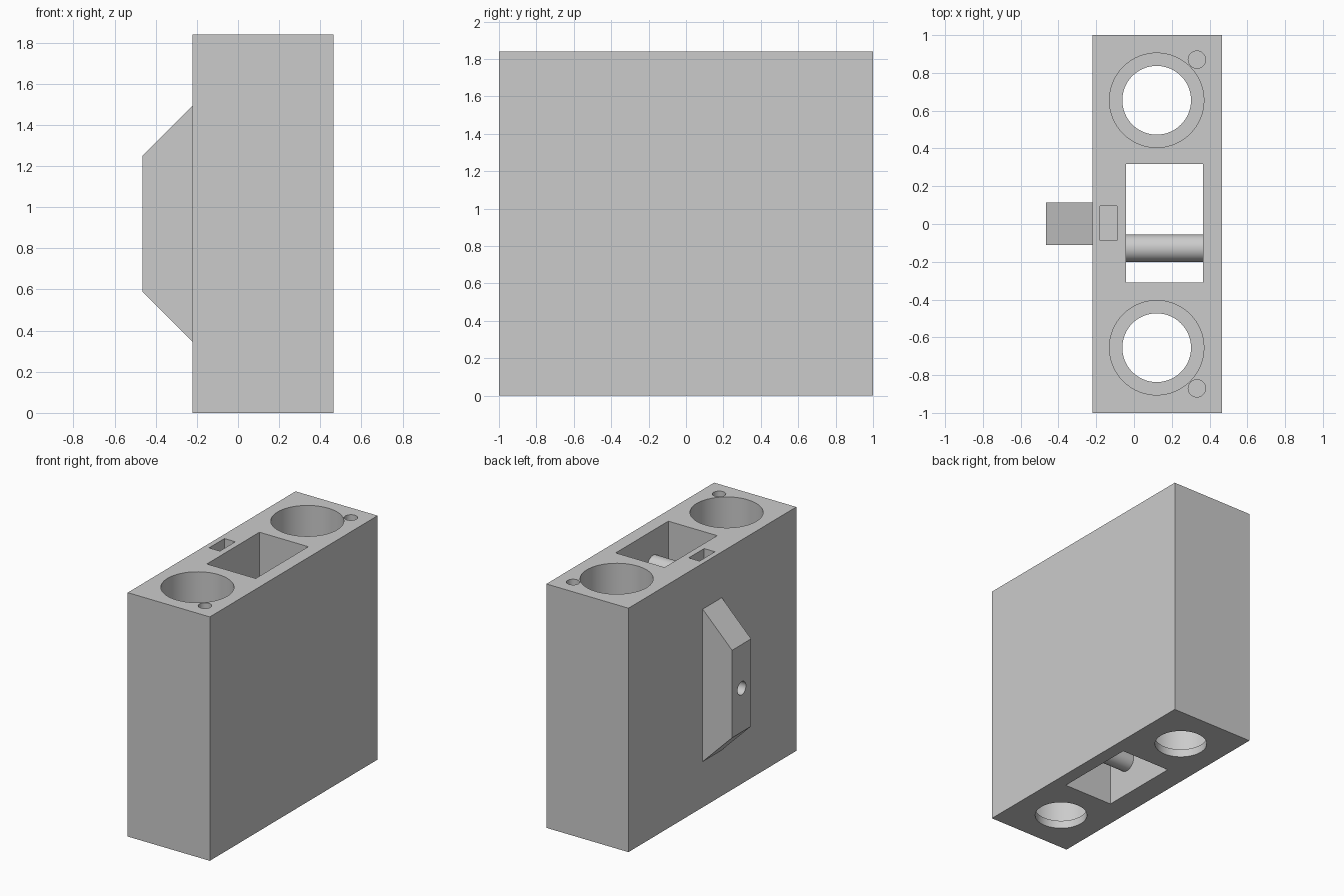
import bpy
import bmesh
from math import pi, radians
from mathutils import Matrix, Vector

if "Cube" in bpy.data.objects:
    bpy.data.objects.remove(bpy.data.objects["Cube"], do_unlink=True)

HEIGHT = 1.84
BODY_LEFT, BODY_RIGHT = -0.22, 0.465

grey = bpy.data.materials.new("plain grey")
grey.use_nodes = True
grey.diffuse_color = (0.6, 0.6, 0.6, 1)
grey.node_tree.nodes["Principled BSDF"].inputs["Base Color"].default_value = grey.diffuse_color


def add_object(name, bm):
    bmesh.ops.recalc_face_normals(bm, faces=bm.faces)
    mesh = bpy.data.meshes.new(name)
    bm.to_mesh(mesh)
    bm.free()
    mesh.materials.append(grey)
    obj = bpy.data.objects.new(name, mesh)
    bpy.context.collection.objects.link(obj)
    return obj


def box(name, low, high):
    low, high = Vector(low), Vector(high)
    bm = bmesh.new()
    place = Matrix.Translation((low + high) / 2) @ Matrix.Diagonal((*(high - low), 1))
    bmesh.ops.create_cube(bm, size=1, matrix=place)
    return add_object(name, bm)


def cylinder(name, start, end, radius, sides=64):
    start, end = Vector(start), Vector(end)
    axis = end - start
    turn = Matrix.Rotation(pi / 2, 4, "Y") if axis.x else Matrix()
    bm = bmesh.new()
    bmesh.ops.create_cone(bm, cap_ends=True, segments=sides, radius1=radius, radius2=radius,
                          depth=axis.length, matrix=Matrix.Translation((start + end) / 2) @ turn)
    return add_object(name, bm)


def activate(obj):
    bpy.ops.object.select_all(action="DESELECT")
    obj.select_set(True)
    bpy.context.view_layer.objects.active = obj


def cut(obj, cutter):
    cutter.hide_render = True
    activate(obj)
    mod = obj.modifiers.new("cut", "BOOLEAN")
    mod.operation = "DIFFERENCE"
    mod.solver = "EXACT"
    mod.object = cutter
    bpy.ops.object.modifier_apply(modifier=mod.name)
    bpy.data.objects.remove(cutter, do_unlink=True)


# Main block
block = box("main_block", (BODY_LEFT, -1, 0), (BODY_RIGHT, 1, HEIGHT))

# Stepped round wells with a thin bottom lip, and a small blind hole beside each
for side in (-1, 1):
    y = side * 0.655
    cut(block, cylinder("well_bore", (0.12, y, -0.1), (0.12, y, 1), 0.182))
    cut(block, cylinder("well", (0.12, y, 0.06), (0.12, y, 2), 0.25))
    y = side * 0.87
    cut(block, cylinder("pin_hole", (0.333, y, 1.5), (0.333, y, 2), 0.046, 32))

# Central shaft through the block, and the narrow slot next to it
cut(block, box("shaft", (-0.043, -0.31, -0.1), (0.365, 0.317, 2)))
cut(block, box("slot", (-0.18, -0.088, 0.82), (-0.09, 0.096, 2)))

# Side rib with sloped ends
profile = [(BODY_LEFT + 0.01, 0.335), (-0.465, 0.59), (-0.465, 1.25), (BODY_LEFT + 0.01, 1.505)]
bm = bmesh.new()
face = bm.faces.new([bm.verts.new((x, -0.112, z)) for x, z in profile])
swept = bmesh.ops.extrude_face_region(bm, geom=[face])["geom"]
bmesh.ops.translate(bm, vec=(0, 0.227, 0),
                    verts=[v for v in swept if isinstance(v, bmesh.types.BMVert)])
rib = add_object("side_rib", bm)

# Screw hole through the rib into the shaft
for part in (rib, block):
    cut(part, cylinder("screw_hole", (-0.6, 0, 0.92), (0.1, 0, 0.92), 0.05, 32))

# Cross rods near both ends of the shaft
rods = [cylinder(name, (-0.053, -0.128, z), (0.375, -0.128, z), 0.072)
        for name, z in (("lower_rod", 0.26), ("upper_rod", HEIGHT - 0.26))]

for obj in [block, rib] + rods:
    activate(obj)
    bpy.ops.object.shade_smooth_by_angle(angle=radians(30))
